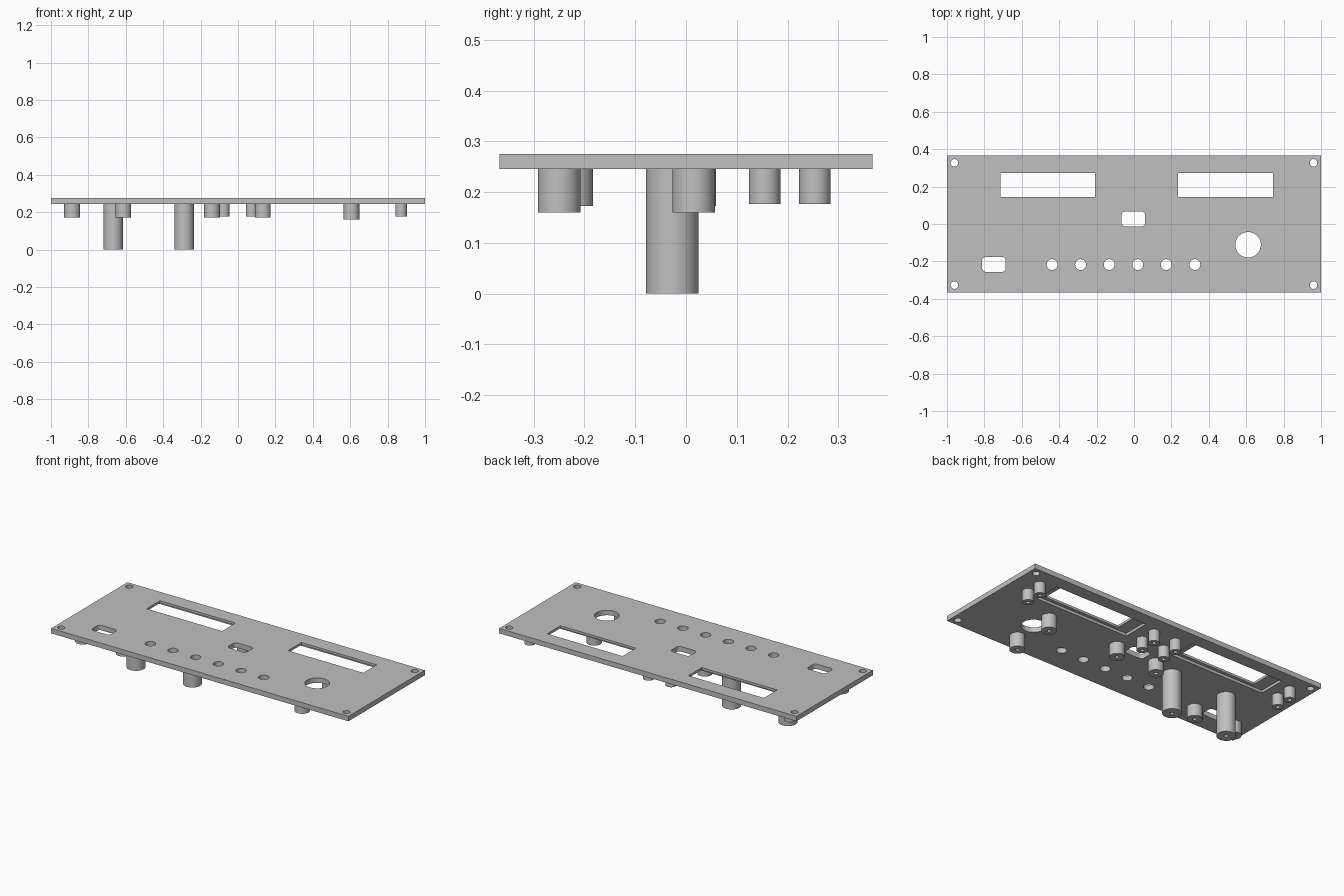
import bpy, bmesh, math

if "Cube" in bpy.data.objects:
    bpy.data.objects.remove(bpy.data.objects["Cube"], do_unlink=True)

BOTTOM, TOP = 0.245, 0.275

grey = bpy.data.materials.new("plain_grey")
grey.use_nodes = True
colour = (0.53, 0.53, 0.53, 1)
grey.diffuse_color = colour
grey.node_tree.nodes["Principled BSDF"].inputs["Base Color"].default_value = colour


def make_object(name, bm):
    bmesh.ops.recalc_face_normals(bm, faces=bm.faces)
    mesh = bpy.data.meshes.new(name)
    bm.to_mesh(mesh)
    bm.free()
    mesh.materials.append(grey)
    obj = bpy.data.objects.new(name, mesh)
    bpy.context.collection.objects.link(obj)
    return obj


def add_prism(bm, outline, z0, z1):
    face = bm.faces.new([bm.verts.new((x, y, z0)) for x, y in outline])
    new = bmesh.ops.extrude_face_region(bm, geom=[face])["geom"]
    moved = [v for v in new if isinstance(v, bmesh.types.BMVert)]
    bmesh.ops.translate(bm, verts=moved, vec=(0, 0, z1 - z0))


def rectangle(x0, x1, y0, y1):
    return [(x0, y0), (x1, y0), (x1, y1), (x0, y1)]


def circle(x, y, r, n=48):
    return [(x + r * math.cos(math.tau * i / n), y + r * math.sin(math.tau * i / n))
            for i in range(n)]


def rounded_slot(x, y, w, h, r, steps=6):
    points = []
    for k, (sx, sy) in enumerate([(1, 1), (-1, 1), (-1, -1), (1, -1)]):
        for i in range(steps + 1):
            a = (k + i / steps) * math.pi / 2
            points.append((x + sx * (w / 2 - r) + r * math.cos(a),
                           y + sy * (h / 2 - r) + r * math.sin(a)))
    return points


def smooth(obj):
    bpy.ops.object.select_all(action='DESELECT')
    obj.select_set(True)
    bpy.context.view_layer.objects.active = obj
    bpy.ops.object.shade_smooth_by_angle(angle=math.radians(30))


def cut(target, cutter):
    mod = target.modifiers.new("cut", 'BOOLEAN')
    mod.operation, mod.solver, mod.object = 'DIFFERENCE', 'EXACT', cutter
    cutter.hide_render = True
    bpy.context.view_layer.objects.active = target
    bpy.ops.object.modifier_apply(modifier=mod.name)
    bpy.data.objects.remove(cutter, do_unlink=True)


# Panel plate
bm = bmesh.new()
add_prism(bm, rectangle(-1, 1, -0.367, 0.367), BOTTOM, TOP)
plate = make_object("panel_plate", bm)

# Shallow pockets behind the display windows
bm = bmesh.new()
for shift in (0, -0.95):
    add_prism(bm, rectangle(0.16 + shift, 0.785 + shift, 0.125, 0.29), 0.2, BOTTOM + 0.016)
cut(plate, make_object("pocket_cutter", bm))

# Through openings: windows, slots, screw holes, lamp holes, knob hole
openings = [rectangle(0.235 + s, 0.742 + s, 0.145, 0.273) for s in (0, -0.95)]
openings += [rounded_slot(x, y, 0.126, 0.08, 0.02) for x, y in ((-0.003, 0.027), (-0.749, -0.216))]
openings += [circle(sx * 0.96, sy * 0.327, 0.02) for sx in (-1, 1) for sy in (-1, 1)]
openings += [circle(-0.438 + 0.1527 * i, -0.217, 0.029) for i in range(6)]
openings.append(circle(0.61, -0.111, 0.068, 64))
bm = bmesh.new()
for outline in openings:
    add_prism(bm, outline, 0.2, 0.3)
cut(plate, make_object("opening_cutter", bm))
smooth(plate)


# Hollow-tipped posts under the panel
def post(name, x, y, r, tip, bore=0.011, n=40):
    profile = [(r, BOTTOM + 0.004), (r, tip), (bore, tip), (bore, BOTTOM)]
    bm = bmesh.new()
    rings = [[bm.verts.new((px, py, z)) for px, py in circle(x, y, rad, n)] for rad, z in profile]
    for a, b in zip(rings, rings[1:]):
        for i in range(n):
            j = (i + 1) % n
            bm.faces.new((a[i], a[j], b[j], b[i]))
    bm.faces.new(rings[0])
    bm.faces.new(rings[-1])
    smooth(make_object(name, bm))


for x in (0.872, 0.073, -0.077, -0.876):
    for y in (0.155, 0.254):
        post("display_post", x, y, 0.031, 0.176)
for side in (-1, 1):
    post("centre_slot_post", -0.003 + side * 0.136, 0.017, 0.042, 0.172)
    post("corner_slot_post", -0.75 + side * 0.137, -0.225, 0.042, 0.172)
for y in (0.015, -0.25):
    post("knob_post", 0.607, y, 0.042, 0.16)
for x in (-0.667, -0.288):
    post("tall_post", x, -0.027, 0.052, 0)
